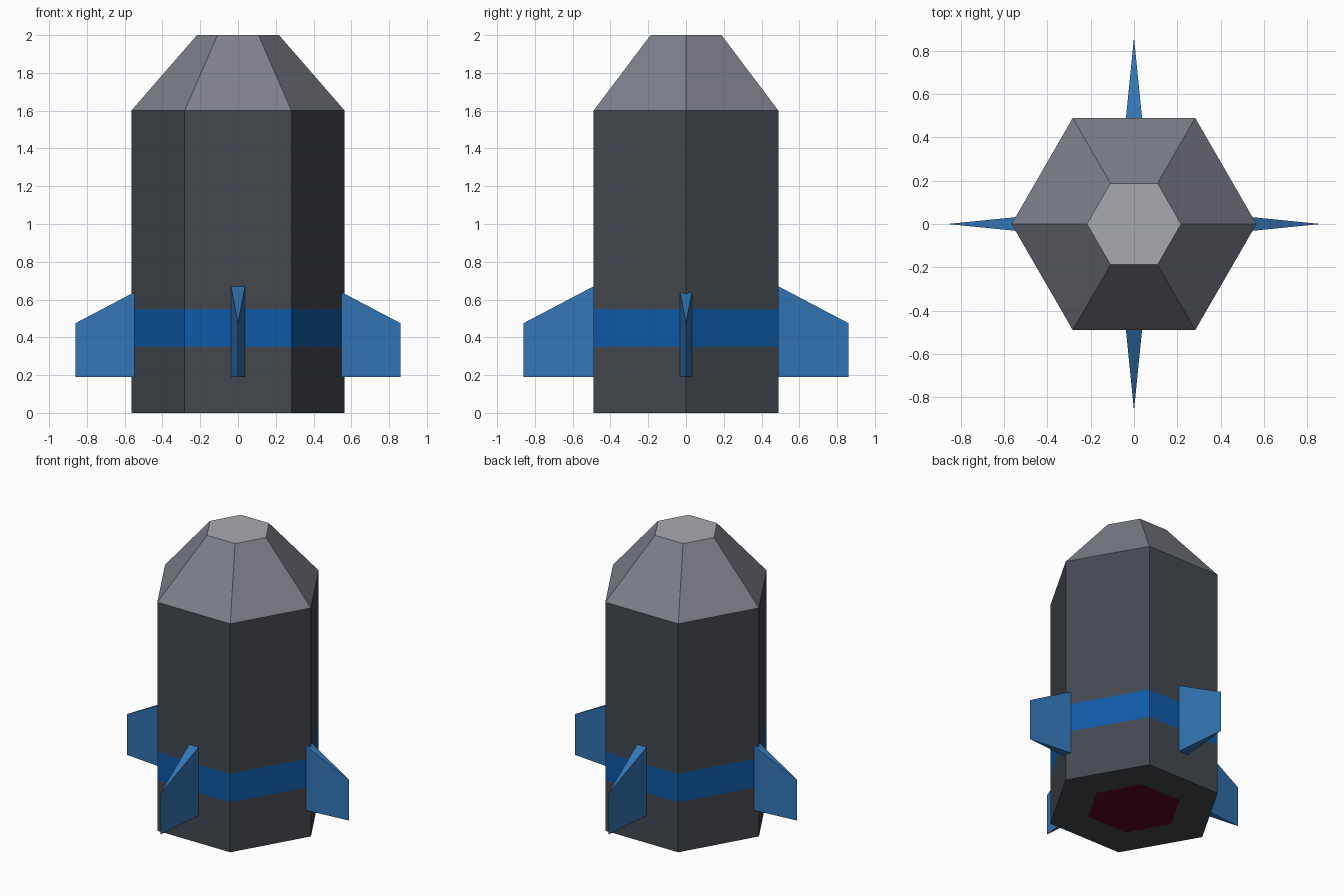
import bpy, bmesh, math
from mathutils import Matrix

if "Cube" in bpy.data.objects:
    bpy.data.objects.remove(bpy.data.objects["Cube"])


def srgb(r, g, b):
    f = lambda c: c / 12.92 if c <= 0.04045 else ((c + 0.055) / 1.055) ** 2.4
    return [f(v / 255) for v in (r, g, b)] + [1.0]


def material(name, *rgb):
    m = bpy.data.materials.new(name)
    m.diffuse_color = srgb(*rgb)
    m.use_nodes = True
    m.node_tree.nodes["Principled BSDF"].inputs["Base Color"].default_value = m.diffuse_color
    return m


def add_object(name, bm, mats):
    bmesh.ops.recalc_face_normals(bm, faces=bm.faces)
    me = bpy.data.meshes.new(name)
    bm.to_mesh(me)
    bm.free()
    for m in mats:
        me.materials.append(m)
    ob = bpy.data.objects.new(name, me)
    bpy.context.collection.objects.link(ob)
    return ob


hull = material("dark slate grey", 68, 72, 78)
band = material("deep blue", 14, 90, 167)
cone = material("mid grey", 126, 128, 138)
cap = material("light grey", 168, 170, 176)
burner = material("dark red", 86, 7, 36)
fin_blue = material("steel blue", 50, 117, 181)

# Hexagonal body: rings of (radius, height), one material per section
rings = [(0.31, 0), (0.565, 0), (0.565, 0.35), (0.565, 0.55), (0.565, 1.6), (0.217, 2.0)]
section_mats = [0, 0, 1, 0, 2]
bm = bmesh.new()
loops = [[bm.verts.new((r * math.cos(i * math.pi / 3), r * math.sin(i * math.pi / 3), z))
          for i in range(6)] for r, z in rings]
for lo, hi, mi in zip(loops, loops[1:], section_mats):
    for i in range(6):
        j = (i + 1) % 6
        bm.faces.new((lo[i], lo[j], hi[j], hi[i])).material_index = mi
bm.faces.new(loops[-1]).material_index = 3           # flat nose tip
bm.faces.new(loops[0][::-1]).material_index = 4      # exhaust plate
add_object("rocket_body", bm, [hull, band, cone, cap, burner])

# Four wedge fins tapering to a sharp outer edge
for k, name in enumerate(("right", "back", "left", "front")):
    bm = bmesh.new()
    outline = [(0.47, -0.039), (0.86, 0), (0.47, 0.039)]
    bottom = [bm.verts.new((x, y, 0.19)) for x, y in outline]
    top = [bm.verts.new((x, y, 0.475 + (0.86 - x) * 0.526)) for x, y in outline]
    bm.faces.new(bottom)
    bm.faces.new(top)
    for i in range(3):
        j = (i + 1) % 3
        bm.faces.new((bottom[i], bottom[j], top[j], top[i]))
    bmesh.ops.transform(bm, matrix=Matrix.Rotation(k * math.pi / 2, 4, 'Z'), verts=bm.verts)
    add_object(name + "_fin", bm, [fin_blue])
